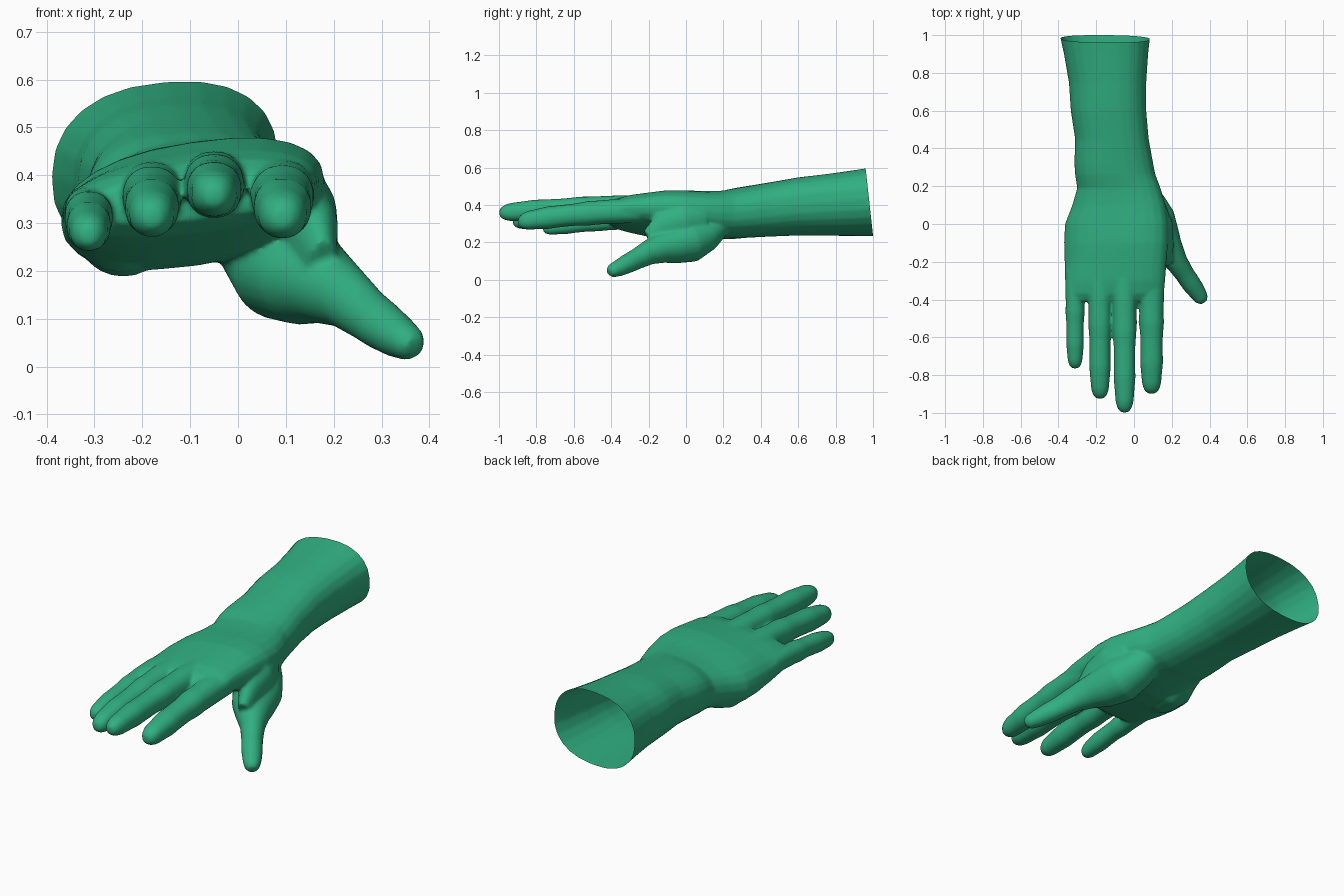
import bpy, bmesh, math
from mathutils import Vector

if "Cube" in bpy.data.objects:
    bpy.data.objects.remove(bpy.data.objects["Cube"])

green = bpy.data.materials.new("jade_green")
green.diffuse_color = (0.03, 0.43, 0.22, 1)
green.use_nodes = True
green.node_tree.nodes["Principled BSDF"].inputs["Base Color"].default_value = green.diffuse_color
SIDES = 24
parts = []


def spow(v, p):
    return math.copysign(abs(v) ** p, v)


def loft(name, rings, power=1.0, square=False):
    """Closed tube; each ring is (x, y, z, half width, half height, tilt)."""
    bm = bmesh.new()
    loops = []
    centres = [Vector(r[:3]) for r in rings]
    for i, (x, y, z, w, h, tilt) in enumerate(rings):
        t = centres[min(i + 1, len(rings) - 1)] - centres[max(i - 1, 0)]
        if square:
            t = Vector((0, -1, 0))
        t.normalize()
        side = Vector((0, 0, 1)).cross(t).normalized()
        if side.x < 0:
            side = -side
        up = side.cross(t).normalized()
        if up.z < 0:
            up = -up
        loop = []
        for k in range(SIDES):
            a = 2 * math.pi * k / SIDES
            u, v = w * spow(math.cos(a), power), h * spow(math.sin(a), power)
            loop.append(bm.verts.new(centres[i] + side * u + up * (v + tilt * u)))
        loops.append(loop)
    for a, b in zip(loops, loops[1:]):
        for k in range(SIDES):
            n = (k + 1) % SIDES
            bm.faces.new((a[k], a[n], b[n], b[k]))
    bm.faces.new(loops[0])
    bm.faces.new(loops[-1])
    bmesh.ops.recalc_face_normals(bm, faces=bm.faces)
    me = bpy.data.meshes.new(name)
    bm.to_mesh(me)
    bm.free()
    ob = bpy.data.objects.new(name, me)
    bpy.context.collection.objects.link(ob)
    parts.append(ob)
    return ob


# Forearm, wrist and palm: y, x centre, z centre, half width, half height, tilt
body = [
    (1.08, -.157, .420, .245, .188, .08), (.99, -.153, .417, .238, .182, .08),
    (.90, -.148, .410, .223, .175, .08), (.75, -.140, .400, .205, .164, .08),
    (.60, -.135, .392, .200, .155, .06), (.45, -.117, .376, .195, .145, .04),
    (.32, -.107, .362, .209, .138, .02), (.26, -.099, .354, .213, .136, .02),
    (.19, -.080, .347, .221, .128, .06), (.10, -.080, .342, .247, .128, .10),
    (.00, -.092, .340, .274, .130, .14), (-.10, -.095, .345, .276, .124, .15),
    (-.20, -.098, .348, .270, .108, .15), (-.30, -.100, .352, .266, .092, .13),
    (-.37, -.100, .352, .258, .074, .11), (-.41, -.100, .352, .240, .045, .10),
]
loft("arm_and_palm", [(x, y, z, w, h, t) for y, x, z, w, h, t in body], .85, True)

# Fingers: x, knuckle z, tip z, tip y, base half width, half height
fingers = {
    "little_finger": (-.312, .325, .275, -.765, .051, .054),
    "ring_finger": (-.180, .368, .312, -.925, .062, .064),
    "middle_finger": (-.050, .388, .358, -.998, .063, .064),
    "index_finger": (.093, .370, .310, -.898, .066, .066),
}
# Fraction of length, scale: slightly swollen joints and a blunt rounded tip
shape = [(0, 1), (.2, 1), (.34, .97), (.42, 1), (.54, .9), (.68, .9), (.75, .92),
         (.85, .82), (.92, .76), (.965, .62), (.99, .42), (1, .25)]
for name, (x, z0, z1, y1, w, h) in fingers.items():
    y0 = -.25
    loft(name, [(x, y0 + (y1 - y0) * f, z0 + (z1 - z0) * f ** 1.6, w * s, h * s, 0)
                for f, s in shape], .9, True)

# Thumb with its fleshy base
loft("thumb", [
    (.03, .19, .30, .07, .06, 0), (.06, .11, .25, .105, .095, 0),
    (.10, .02, .21, .12, .118, 0), (.14, -.07, .185, .105, .10, 0),
    (.18, -.135, .17, .083, .082, 0), (.225, -.20, .145, .060, .066, 0),
    (.268, -.265, .110, .052, .056, 0), (.302, -.315, .085, .052, .052, 0),
    (.335, -.36, .062, .046, .045, 0), (.358, -.395, .048, .038, .037, 0),
    (.370, -.412, .040, .022, .022, 0)])

# Web between thumb and index side
loft("thumb_web", [(.09, .08, .33, .08, .10, 0), (.13, -.02, .31, .08, .10, 0),
                   (.155, -.12, .27, .055, .09, 0), (.175, -.20, .22, .03, .05, 0)])

# Heel of the palm on the little finger side
loft("palm_heel", [(-.23, .14, .31, .03, .03, 0), (-.235, .10, .29, .07, .075, 0),
                   (-.24, .02, .275, .095, .088, 0), (-.245, -.08, .28, .095, .082, 0),
                   (-.25, -.18, .30, .085, .06, 0), (-.26, -.25, .32, .05, .03, 0)])

# Merge all parts into one soft skin
bpy.ops.object.select_all(action='DESELECT')
for ob in parts:
    ob.select_set(True)
hand = parts[0]
bpy.context.view_layer.objects.active = hand
bpy.ops.object.join()
hand.name = "hand"
remesh = hand.modifiers.new("skin", 'REMESH')
remesh.mode = 'VOXEL'
remesh.voxel_size = .008
soft = hand.modifiers.new("soften", 'SMOOTH')
soft.factor = .5
soft.iterations = 8
thin = hand.modifiers.new("simplify", 'DECIMATE')
thin.ratio = .2
for m in ("skin", "soften", "simplify"):
    bpy.ops.object.modifier_apply(modifier=m)

# Open, slanted cut at the end of the forearm
bm = bmesh.new()
bm.from_mesh(hand.data)
bmesh.ops.bisect_plane(bm, geom=bm.verts[:] + bm.edges[:] + bm.faces[:],
                       plane_co=(0, .96, .6), plane_no=(0, .365, .04),
                       clear_outer=True)
bm.to_mesh(hand.data)
bm.free()
hand.data.materials.clear()
hand.data.materials.append(green)
bpy.ops.object.shade_smooth_by_angle(angle=math.radians(60))
